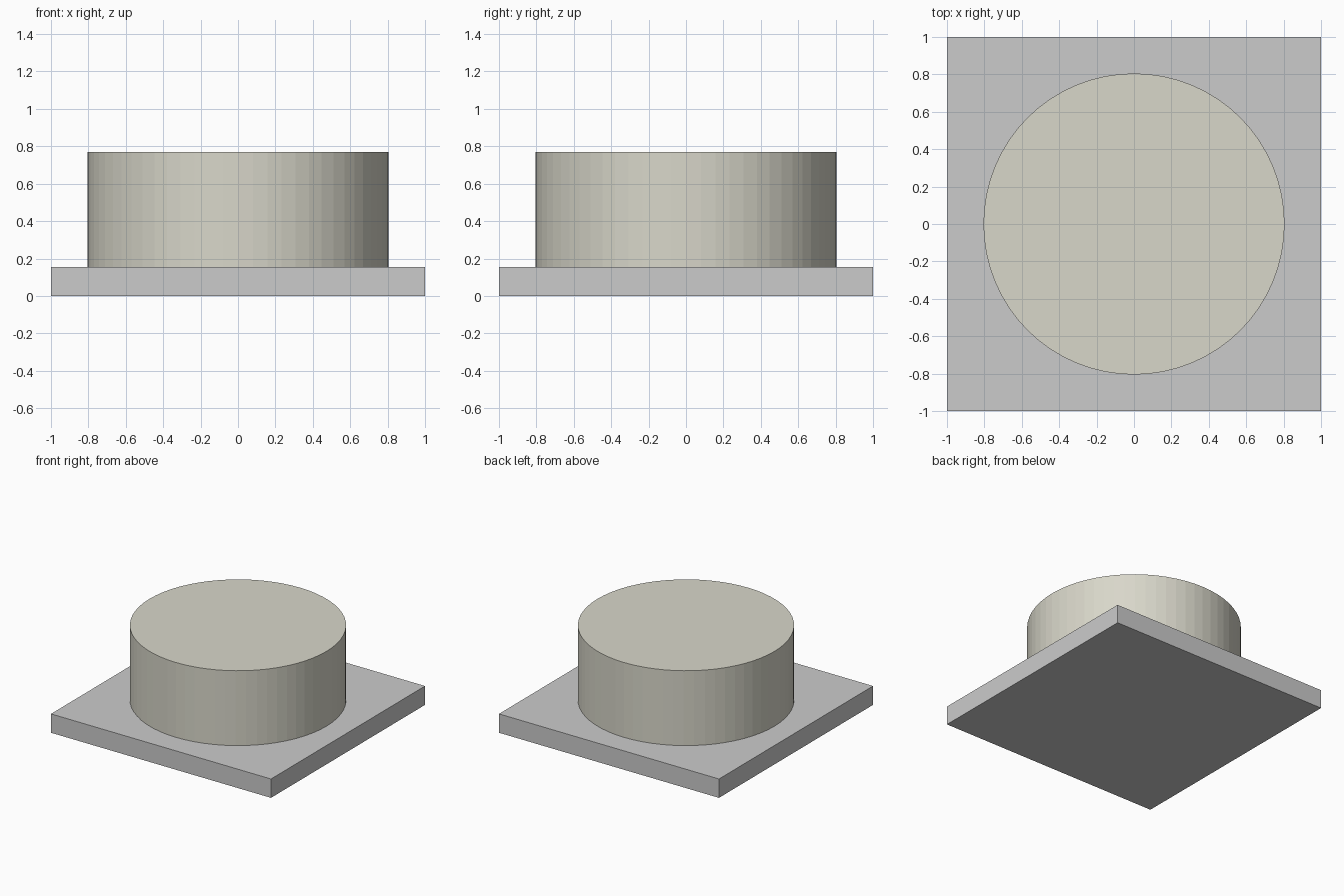
import bpy

if "Cube" in bpy.data.objects:
    bpy.data.objects.remove(bpy.data.objects["Cube"])

BASE_TOP = 0.155
CAKE_TOP = 0.77


def box(name, x0, x1, y0, y1, z0, z1):
    bpy.ops.mesh.primitive_cube_add(size=1)
    ob = bpy.context.object
    ob.name = name
    ob.scale = (x1 - x0, y1 - y0, z1 - z0)
    ob.location = ((x0 + x1) / 2, (y0 + y1) / 2, (z0 + z1) / 2)
    bpy.ops.object.transform_apply(location=True, rotation=False, scale=True)
    return ob


# square board
box("cake_board", -1, 1, -1, 1, 0, BASE_TOP)

# round cake body
bpy.ops.mesh.primitive_cylinder_add(
    vertices=64, radius=0.805, depth=CAKE_TOP - BASE_TOP,
    location=(0, 0, (CAKE_TOP + BASE_TOP) / 2))
cake = bpy.context.object
cake.name = "cake_body"
cream = bpy.data.materials.new("cream")
cream.diffuse_color = (0.69, 0.68, 0.59, 1)
cream.use_nodes = True
cream.node_tree.nodes["Principled BSDF"].inputs["Base Color"].default_value = cream.diffuse_color
cake.data.materials.append(cream)

# blank label plate lying on the board's front left corner
bpy.ops.mesh.primitive_plane_add(size=1, location=(-0.642, -0.755, BASE_TOP + 0.002))
label = bpy.context.object
label.name = "label_plate"
label.scale = (0.475, 0.24, 1)
bpy.ops.object.transform_apply(location=False, rotation=False, scale=True)
